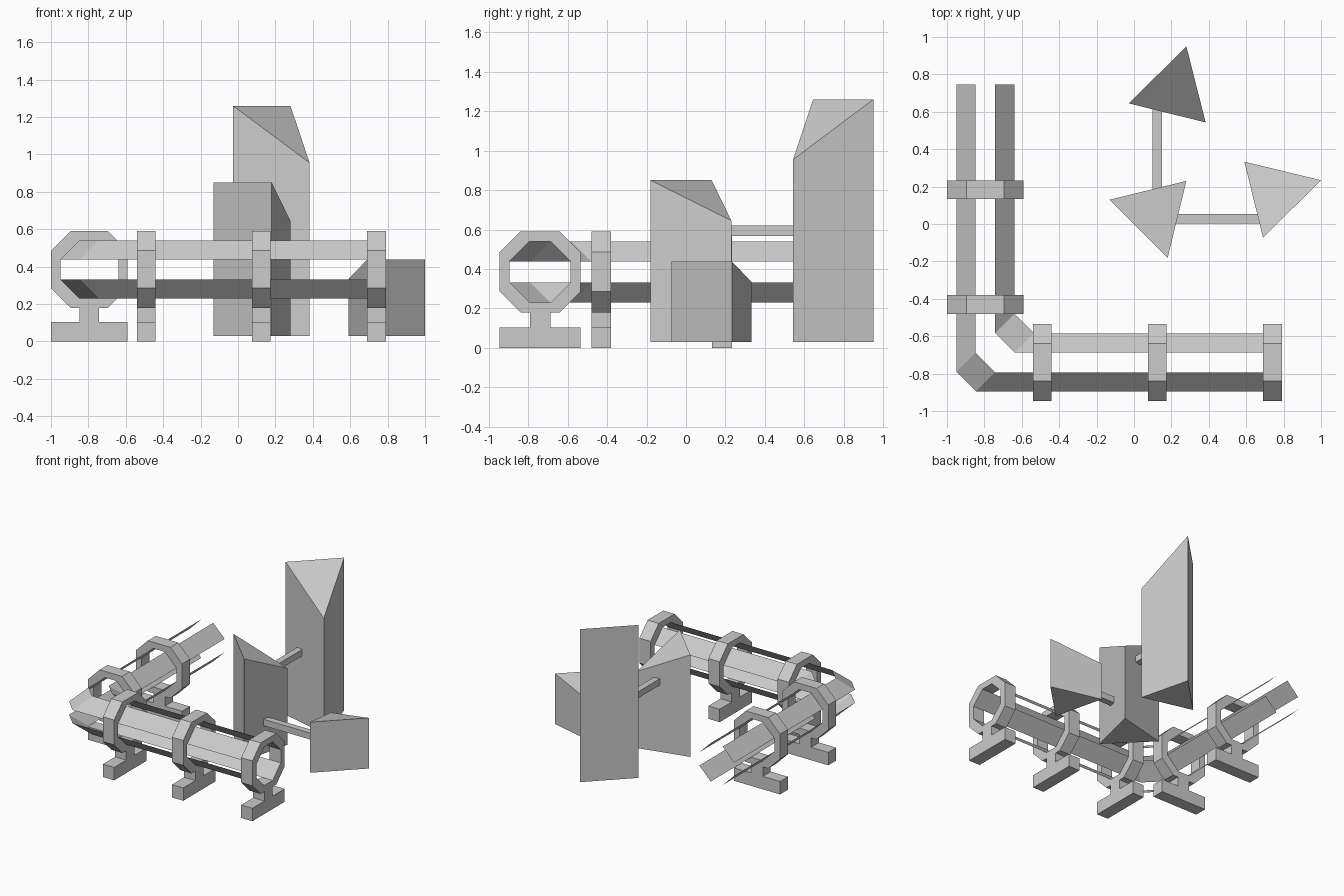
import bpy, bmesh
from mathutils import Vector

if "Cube" in bpy.data.objects:
    bpy.data.objects.remove(bpy.data.objects["Cube"])

CZ = 0.385                 # height of the tube axis
LEG_X, LEG_Y = -0.795, -0.74   # axes of the two tube legs


def make(name, build):
    bm = bmesh.new()
    build(bm)
    me = bpy.data.meshes.new(name)
    bm.to_mesh(me)
    bm.free()
    ob = bpy.data.objects.new(name, me)
    bpy.context.collection.objects.link(ob)
    return ob


def prism(bm, bottom, top):
    a = [bm.verts.new(p) for p in bottom]
    b = [bm.verts.new(p) for p in top]
    n = len(a)
    bm.faces.new(a[::-1])
    bm.faces.new(b)
    for i in range(n):
        j = (i + 1) % n
        bm.faces.new((a[i], a[j], b[j], b[i]))
    bmesh.ops.recalc_face_normals(bm, faces=bm.faces[:])


def box(name, x0, x1, y0, y1, z0, z1):
    rect = [(x0, y0), (x1, y0), (x1, y1), (x0, y1)]
    return make(name, lambda bm: prism(bm, [(x, y, z0) for x, y in rect],
                                       [(x, y, z1) for x, y in rect]))


def octagon(r, f):
    return [(r, -f), (r, f), (f, r), (-f, r), (-r, f), (-r, -f), (-f, -r), (f, -r)]


def ring(name, place):
    # octagonal frame, 0.1 thick; place(across, along, z) gives the world position
    def build(bm):
        loops = []
        for (r, f), d in (((.205, .1), -.05), ((.205, .1), .05),
                          ((.155, .053), .05), ((.155, .053), -.05)):
            loops.append([bm.verts.new(place(u, d, CZ + v)) for u, v in octagon(r, f)])
        for k in range(4):
            a, b = loops[k], loops[(k + 1) % 4]
            for i in range(8):
                j = (i + 1) % 8
                bm.faces.new((a[i], a[j], b[j], b[i]))
        bmesh.ops.recalc_face_normals(bm, faces=bm.faces[:])
    make(name, build)


def support(name, place):
    ring(name + "_ring", place)
    for part, w, z0, z1 in (("foot", .205, 0, .104), ("stem", .052, .104, .181)):
        lo, hi = Vector(place(-w, -.05, z0)), Vector(place(w, .05, z1))
        box(f"{name}_{part}", lo.x, hi.x, lo.y, hi.y, z0, z1)


# Ring supports along both legs
for i, x in enumerate((-.49, .125, .74)):
    support(f"front_support_{i + 1}", lambda u, d, z, x=x: (x + d, LEG_Y + u, z))
for i, y in enumerate((-.43, .183)):
    support(f"side_support_{i + 1}", lambda u, d, z, y=y: (LEG_X + u, y + d, z))


# Four thin diagonal strips running round the chamfered corner
def strip_path(o, z):
    return [(LEG_X + o, .745, z), (LEG_X + o, -.635 + o, z),
            (-.69 + o, LEG_Y + o, z), (.69, LEG_Y + o, z)]


def strip(sx, sz):
    def build(bm):
        a = [bm.verts.new(p) for p in strip_path(sx * .155, CZ + sz * .053)]
        b = [bm.verts.new(p) for p in strip_path(sx * .053, CZ + sz * .155)]
        for i in range(3):
            f = bm.faces.new((a[i], a[i + 1], b[i + 1], b[i]))
            f.normal_update()
            if f.normal.z * sz < 0:
                f.normal_flip()
    return build


for sx, side in ((-1, "outer"), (1, "inner")):
    for sz, level in ((-1, "lower"), (1, "upper")):
        make(f"{side}_{level}_strip", strip(sx, sz))

# Triangular towers with slanted roofs
towers = {
    "tall_tower": [(-.027, .645, 1.26), (.383, .543, .955), (.28, .95, 1.26)],
    "middle_tower": [(-.13, .13, .85), (.18, -.18, .85), (.28, .23, .645)],
    "short_tower": [(.59, .333, .333), (.69, -.073, .437), (1.0, .234, .437)],
}
for name, pts in towers.items():
    make(name, lambda bm, pts=pts: prism(bm, [(x, y, .03) for x, y, z in pts], pts))

# Bridges between towers
box("high_bridge", .1, .15, .185, .615, .568, .62)
box("low_bridge", .215, .675, .003, .054, .255, .307)
